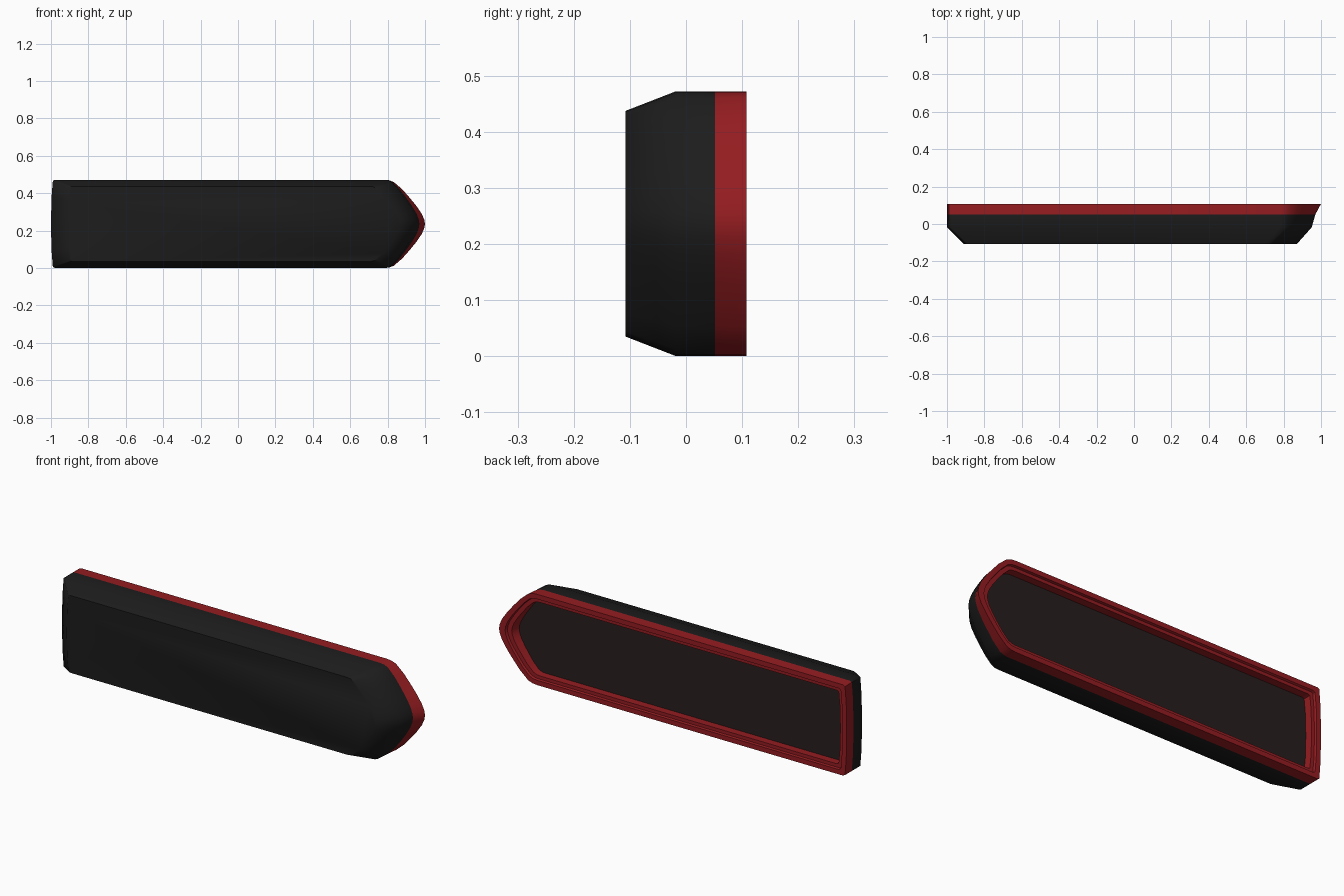
import bpy, bmesh, math

if "Cube" in bpy.data.objects:
    bpy.data.objects.remove(bpy.data.objects["Cube"])

MID = 0.236  # centre height
# bow curve: (fraction towards tip, fraction of half width)
BOW = [(0, 1), (.12, .99), (.24, .95), (.45, .78), (.62, .60),
       (.78, .42), (.92, .23), (.98, .10), (1, 0)]


def ring(y, stern, tip, half, start=0.78):
    """Closed hull outline at depth y: straight sides, pointed bow, bowed stern."""
    up = [(stern, 0), (stern + .003, half * .6), (stern + .01, half * .975),
          (stern + .022, half)]
    up += [(start + u * (tip - start), half * v) for u, v in BOW]
    low = [(x, -z) for x, z in up[-2:0:-1]]
    return [(x, y, MID + z) for x, z in up + low]


def loft(name, rings, color, cap_first=False, cap_last=False, angle=50):
    bm = bmesh.new()
    loops = [[bm.verts.new(p) for p in r] for r in rings]
    for a, b in zip(loops, loops[1:]):
        n = len(a)
        for i in range(n):
            j = (i + 1) % n
            bm.faces.new((a[i], a[j], b[j], b[i]))
    if cap_first:
        bm.faces.new(loops[0])
    if cap_last:
        bm.faces.new(loops[-1])
    bmesh.ops.recalc_face_normals(bm, faces=bm.faces)
    me = bpy.data.meshes.new(name)
    bm.to_mesh(me)
    bm.free()
    ob = bpy.data.objects.new(name, me)
    bpy.context.collection.objects.link(ob)
    mat = bpy.data.materials.new(name + "_paint")
    mat.diffuse_color = color
    mat.use_nodes = True
    mat.node_tree.nodes["Principled BSDF"].inputs["Base Color"].default_value = mat.diffuse_color
    me.materials.append(mat)
    bpy.ops.object.select_all(action='DESELECT')
    ob.select_set(True)
    bpy.context.view_layer.objects.active = ob
    bpy.ops.object.shade_smooth_by_angle(angle=math.radians(angle))
    return ob


# black hull: flat bottom, chamfered bilge, upright sides; closed by the deck
loft("hull", [
    ring(-.108, -.91, .87, .201, .70),
    ring(-.018, -1, .95, .236),
    ring(.052, -1, .97, .236),
    ring(.052, -.955, .92, .191, .77),
], (.012, .012, .012, 1), cap_first=True)

# red gunwale with a stepped inner edge
loft("gunwale", [
    ring(.052, -1, .97, .236),
    ring(.108, -1, 1, .236),
    ring(.108, -.975, .965, .211),
    ring(.096, -.972, .96, .208),
    ring(.096, -.955, .935, .191, .77),
    ring(.052, -.955, .92, .191, .77),
], (.30, .012, .015, 1), angle=30)

# dark inner floor
loft("deck_floor", [
    ring(.052, -.955, .92, .191, .77),
    ring(.056, -.955, .92, .191, .77),
], (.02, .014, .013, 1), cap_last=True)
